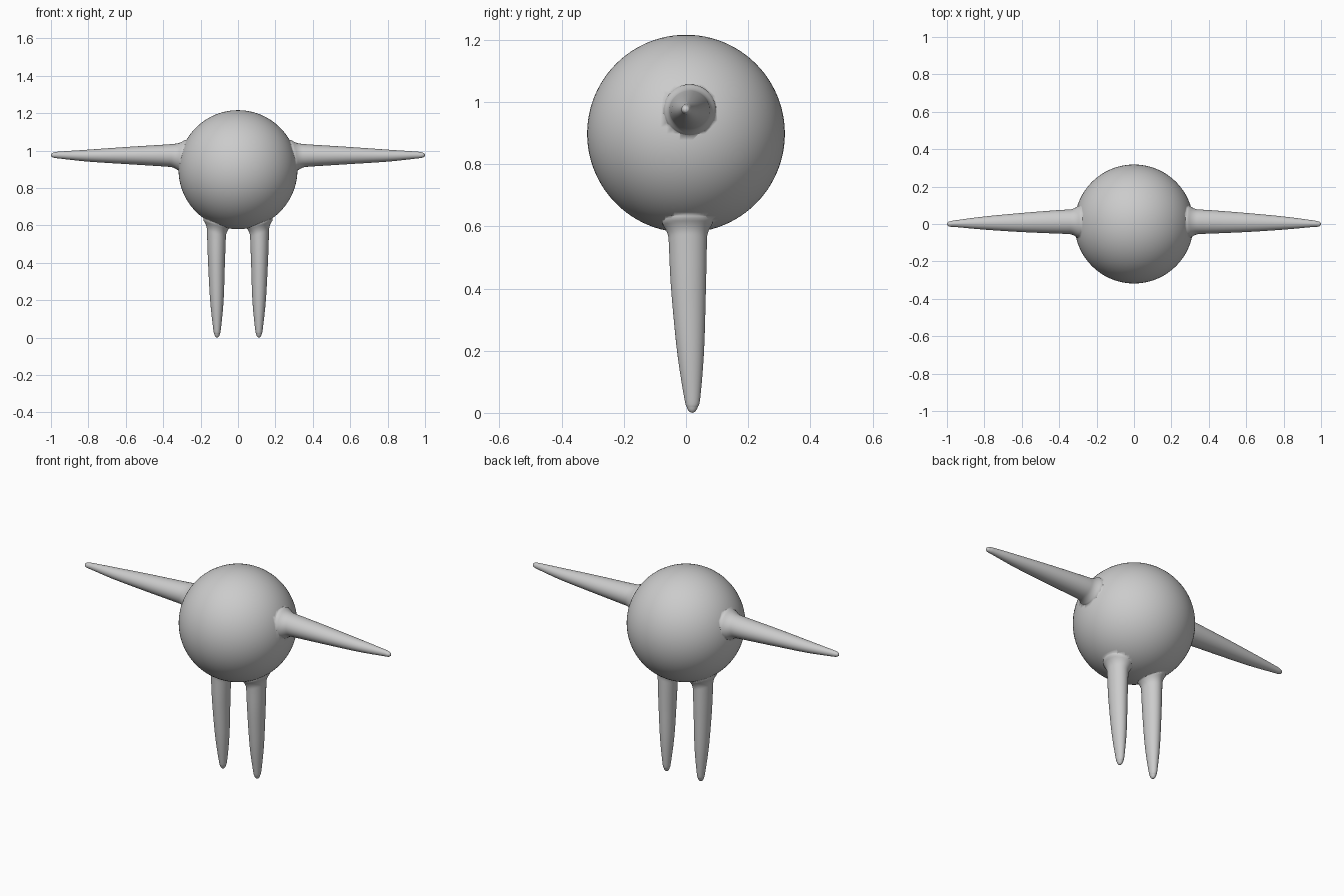
import bpy, bmesh, math
from mathutils import Vector

if "Cube" in bpy.data.objects:
    bpy.data.objects.remove(bpy.data.objects["Cube"])

C = Vector((0, 0, 0.898))   # ball centre
R = 0.318
SEG, SUB = 48, 10

grey = bpy.data.materials.new("light grey")
grey.diffuse_color = (0.6, 0.6, 0.6, 1)
grey.use_nodes = True
grey.node_tree.nodes["Principled BSDF"].inputs["Base Color"].default_value = grey.diffuse_color

# Limb tables from tip to root: (along axis, centre u, centre v, radius u, radius v)
ARM = [(1.0, 0.0, 0.976, 0, 0),           # along x, u = y, v = z
       (0.996, 0.0, 0.976, 0.009, 0.009),
       (0.983, 0.0, 0.976, 0.0145, 0.0145),
       (0.95, 0.002, 0.976, 0.0185, 0.019),
       (0.8, 0.005, 0.973, 0.035, 0.032),
       (0.6, 0.008, 0.9735, 0.051, 0.0455),
       (0.4, 0.0115, 0.9735, 0.063, 0.058),
       (0.32, 0.012, 0.9735, 0.066, 0.064),
       (0.24, 0.012, 0.9735, 0.068, 0.066)]
LEG = [(0.0, 0.112, 0.02, 0, 0),          # along z, u = x, v = y
       (0.004, 0.112, 0.02, 0.008, 0.009),
       (0.017, 0.112, 0.02, 0.0145, 0.017),
       (0.05, 0.112, 0.02, 0.021, 0.026),
       (0.2, 0.113, 0.0145, 0.036, 0.0435),
       (0.4, 0.115, 0.008, 0.045, 0.056),
       (0.54, 0.115, 0.006, 0.05, 0.061),
       (0.61, 0.115, 0.005, 0.052, 0.063),
       (0.68, 0.115, 0.005, 0.053, 0.064)]


def smooth_rows(rows):
    """Catmull-Rom refinement of a limb table."""
    out = []
    n = len(rows)
    for i in range(n - 1):
        a, b = rows[max(i - 1, 0)], rows[i]
        c, d = rows[i + 1], rows[min(i + 2, n - 1)]
        for k in range(SUB):
            t = k / SUB
            out.append([0.5 * (2 * q + (r - p) * t + (2 * p - 5 * q + 4 * r - s) * t * t
                               + (3 * q - p - 3 * r + s) * t ** 3)
                        for p, q, r, s in zip(a, b, c, d)])
    out.append(list(rows[-1]))
    return out


def finish(name, bm):
    bmesh.ops.recalc_face_normals(bm, faces=bm.faces)
    me = bpy.data.meshes.new(name)
    bm.to_mesh(me)
    bm.free()
    me.materials.append(grey)
    ob = bpy.data.objects.new(name, me)
    bpy.context.collection.objects.link(ob)
    return ob


def limb(name, rows, place):
    """Tapered limb that flares softly where it meets the ball."""
    bm = bmesh.new()
    rows = smooth_rows(rows)
    tip = bm.verts.new(place(*rows[0][:3]))
    prev = None
    for a, cu, cv, ru, rv in rows[1:]:
        ring = []
        for k in range(SEG):
            th = 2 * math.pi * k / SEG
            cs, sn = math.cos(th), math.sin(th)
            p = Vector(place(a, cu + ru * cs, cv + rv * sn))
            d = max((p - C).length - R, 0)
            f = 0.018 * max(1 - d / 0.045, 0) ** 2
            ring.append(bm.verts.new(place(a, cu + (ru + f) * cs, cv + (rv + f) * sn)))
        for k in range(SEG):
            j = (k + 1) % SEG
            if prev:
                bm.faces.new((prev[k], prev[j], ring[j], ring[k]))
            else:
                bm.faces.new((tip, ring[j], ring[k]))
        prev = ring
    bm.faces.new(prev)
    return finish(name, bm)


# Ball body
bm = bmesh.new()
bmesh.ops.create_uvsphere(bm, u_segments=96, v_segments=48, radius=R)
bmesh.ops.translate(bm, verts=bm.verts, vec=C)
body = finish("body", bm)

# Arms and legs, left and right
limbs = []
for side, s in (("right", 1), ("left", -1)):
    limbs.append(limb(side + "_arm", ARM, lambda a, u, v, s=s: (s * a, u, v)))
    limbs.append(limb(side + "_leg", LEG, lambda a, u, v, s=s: (s * u, v, a)))

# Weld the limbs into the ball
bpy.context.view_layer.objects.active = body
for ob in limbs:
    m = body.modifiers.new("weld", 'BOOLEAN')
    m.operation, m.solver, m.object = 'UNION', 'EXACT', ob
    bpy.ops.object.modifier_apply(modifier=m.name)
    bpy.data.objects.remove(ob)

bpy.ops.object.select_all(action='DESELECT')
body.select_set(True)
bpy.ops.object.shade_smooth()
